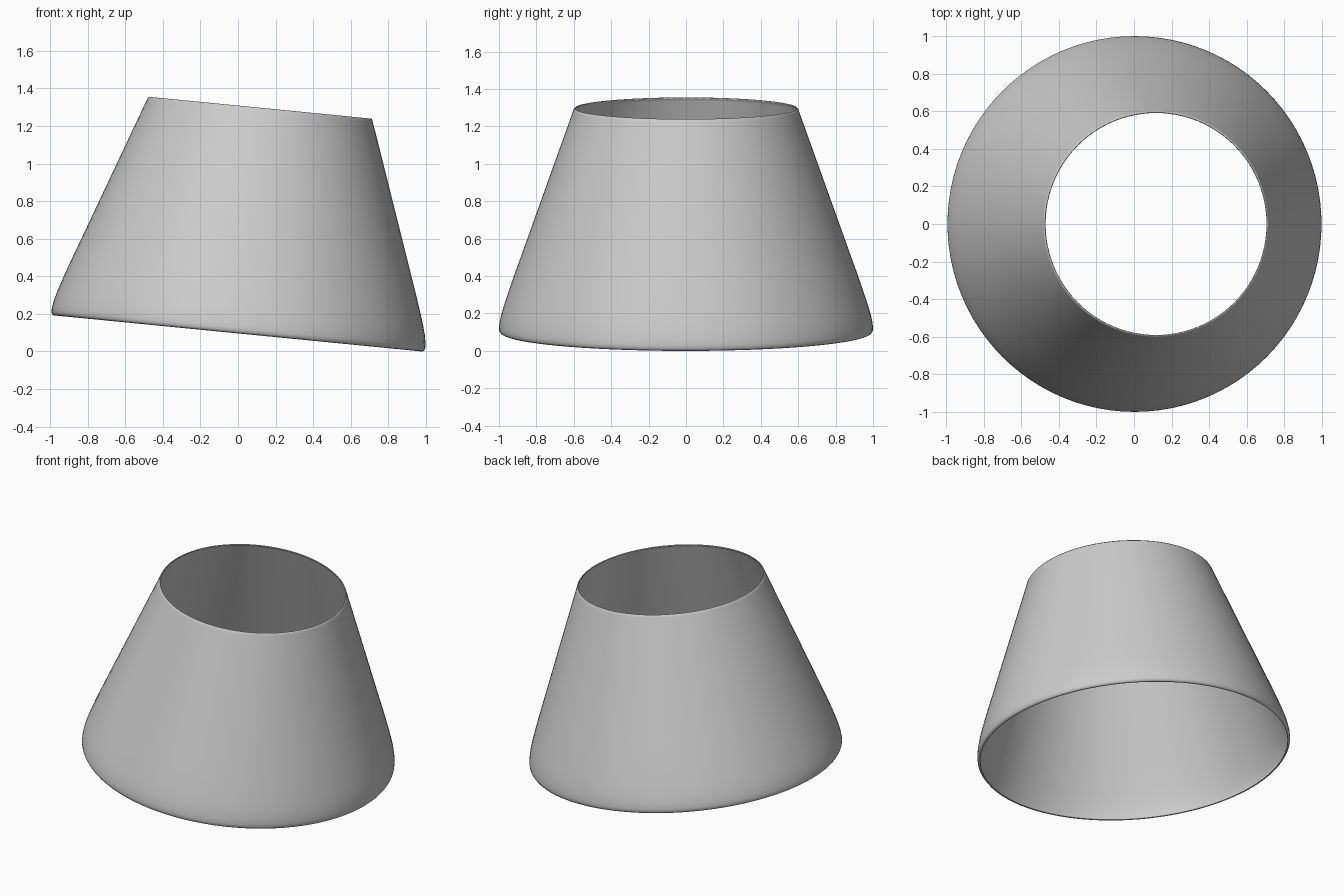
import bpy, bmesh, math
from mathutils import Matrix

if "Cube" in bpy.data.objects:
    bpy.data.objects.remove(bpy.data.objects["Cube"])

SEGS = 96
TILT = math.radians(5.6)
# Outer profile of the shade: (radius, height along its own axis)
PROFILE = [(0.984, 0.0), (0.993, 0.004), (0.999, 0.014), (1.0, 0.03), (0.997, 0.055),
           (0.99, 0.09), (0.979, 0.13), (0.963, 0.18), (0.943, 0.24), (0.917, 0.315),
           (0.872, 0.44), (0.74, 0.81), (0.605, 1.188), (0.600, 1.202), (0.595, 1.207)]

# Tilted tapered shade, open at both ends
bm = bmesh.new()
rings = []
for r, h in PROFILE:
    rings.append([bm.verts.new((r * math.cos(2 * math.pi * i / SEGS),
                                r * math.sin(2 * math.pi * i / SEGS), h))
                  for i in range(SEGS)])
for low, high in zip(rings, rings[1:]):
    for i in range(SEGS):
        j = (i + 1) % SEGS
        bm.faces.new((low[i], low[j], high[j], high[i]))
bm.transform(Matrix.Rotation(TILT, 4, 'Y'))
lowest = min(v.co.z for v in bm.verts)
bm.transform(Matrix.Translation((0, 0, -lowest)))
mesh = bpy.data.meshes.new("lamp_shade")
bm.to_mesh(mesh)
bm.free()
shade = bpy.data.objects.new("lamp_shade", mesh)
bpy.context.collection.objects.link(shade)

# Thin wall, growing inward
wall = shade.modifiers.new("wall", 'SOLIDIFY')
wall.thickness = 0.006
wall.offset = -1

# Smooth shading with crisp rims
bpy.context.view_layer.objects.active = shade
shade.select_set(True)
bpy.ops.object.shade_smooth_by_angle(angle=math.radians(40))
